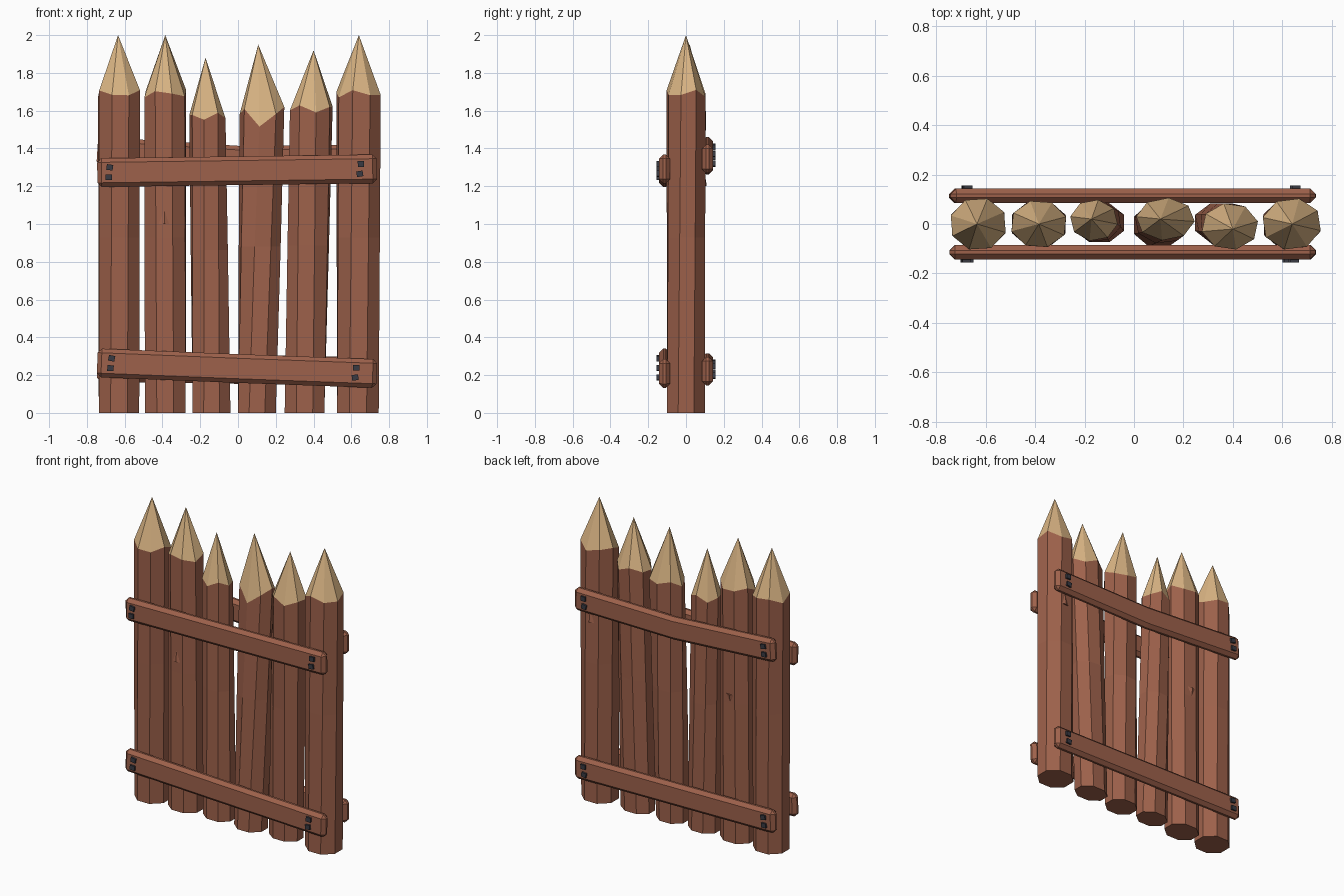
import bpy, bmesh
from math import sin, cos, pi, radians, atan2
from mathutils import Vector, Matrix

cube = bpy.data.objects.get("Cube")
if cube:
    bpy.data.objects.remove(cube, do_unlink=True)


def material(name, color):
    m = bpy.data.materials.new(name)
    m.use_nodes = True
    m.diffuse_color = (*color, 1)
    m.node_tree.nodes["Principled BSDF"].inputs["Base Color"].default_value = (*color, 1)
    return m


bark = material("brown wood", (0.34, 0.12, 0.07))
fresh = material("cut wood", (0.70, 0.46, 0.23))
iron = material("dark iron", (0.04, 0.042, 0.055))


def finish(name, bm, mats):
    bmesh.ops.recalc_face_normals(bm, faces=bm.faces)
    mesh = bpy.data.meshes.new(name)
    bm.to_mesh(mesh)
    bm.free()
    for m in mats:
        mesh.materials.append(m)
    ob = bpy.data.objects.new(name, mesh)
    bpy.context.collection.objects.link(ob)
    return ob


# Sharpened eight-sided posts, each leaning and twisting a little
SIDES = 8


def post(name, base, base_r, top, top_r, shoulder, apex, twist, notch=None):
    bm = bmesh.new()
    rings = []
    for t in (0, 0.55, 1):
        c = Vector(base).lerp(Vector(top), t)
        r = Vector(base_r).lerp(Vector(top_r), t) / cos(pi / SIDES)
        ring = []
        for i in range(SIDES):
            a = (i + 0.5) * 2 * pi / SIDES + radians(twist) * t
            z = shoulder * t
            if t == 1:
                z += 0.02 * sin(i * 2.4 + twist)
                if i == notch:
                    z -= 0.09
            ring.append(bm.verts.new((c.x + r.x * cos(a), c.y + r.y * sin(a), z)))
        rings.append(ring)
    tip = bm.verts.new(apex)
    bm.faces.new(rings[0])
    for i in range(SIDES):
        j = (i + 1) % SIDES
        for low, high in zip(rings, rings[1:]):
            bm.faces.new((low[i], low[j], high[j], high[i]))
        bm.faces.new((rings[-1][i], rings[-1][j], tip)).material_index = 1
    return finish(name, bm, (bark, fresh))


post("post_1", (-0.63, 0), (0.107, 0.1), (-0.63, 0), (0.108, 0.1), 1.69, (-0.635, 0, 2.0), 4)
post("post_2", (-0.385, 0), (0.108, 0.09), (-0.385, 0), (0.107, 0.09), 1.69, (-0.385, 0, 2.0), -5)
post("post_3", (-0.14, 0.005), (0.1, 0.078), (-0.162, 0.015), (0.09, 0.078), 1.57,
     (-0.172, 0.02, 1.88), 12)
post("post_4", (0.1, -0.005), (0.1, 0.085), (0.127, 0.02), (0.11, 0.08), 1.6,
     (0.107, 0.02, 1.95), 16, notch=5)
post("post_5", (0.352, 0.005), (0.105, 0.078), (0.388, -0.01), (0.107, 0.088), 1.61,
     (0.4, -0.02, 1.92), -10)
post("post_6", (0.635, 0), (0.11, 0.1), (0.638, 0), (0.112, 0.098), 1.69, (0.64, 0, 2.0), 8)


# Split splinters on the posts: base edge flush with the bark, tapering to a point
def splinter(name, x, y, z, out, length):
    bm = bmesh.new()
    pts = [(x - 0.03, y, z), (x + 0.03, y, z), (x, y + 0.012 * out, z), (x, y, z + length)]
    v = [bm.verts.new(p) for p in pts]
    for f in ((0, 1, 2), (0, 2, 3), (1, 2, 3), (0, 1, 3)):
        bm.faces.new([v[i] for i in f])
    finish(name, bm, (bark,))


splinter("front_splinter", -0.39, -0.089, 1.0, -1, 0.08)
splinter("back_splinter", -0.39, 0.089, 0.99, 1, -0.06)
splinter("side_splinter", 0.64, 0.098, 1.2, 1, 0.08)


# Chamfered rails following a centre line of three heights, nailed at both ends
def rail(name, side, heights, nail_x):
    half_h, inner, outer = 0.076, 0.085, 0.143
    xs = (-0.745, 0, 0.735)
    bm = bmesh.new()
    rings = []
    for i, (x, z) in enumerate(zip(xs, heights)):
        lo, hi = max(i - 1, 0), min(i + 1, 2)
        slope = (heights[hi] - heights[lo]) / (xs[hi] - xs[lo])
        rings.append([bm.verts.new((x - slope * dz, side * y, z + dz))
                      for y, dz in ((inner, -half_h), (outer, -half_h),
                                    (outer, half_h), (inner, half_h))])
    bm.faces.new(rings[0])
    bm.faces.new(rings[-1])
    for a, b in zip(rings, rings[1:]):
        for i in range(4):
            j = (i + 1) % 4
            bm.faces.new((a[i], a[j], b[j], b[i]))
    ob = finish(name, bm, (bark,))
    bevel = ob.modifiers.new("chamfer", "BEVEL")
    bevel.width = 0.022
    bevel.segments = 1
    bevel.limit_method = "ANGLE"
    bevel.angle_limit = radians(40)

    # Pairs of square nail heads
    bm = bmesh.new()
    for k, x in enumerate(nail_x):
        i = 0 if x < 0 else 1
        t = (x - xs[i]) / (xs[i + 1] - xs[i])
        z = heights[i] + t * (heights[i + 1] - heights[i])
        tilt = -atan2(heights[i + 1] - heights[i], xs[i + 1] - xs[i])
        for n, dz in enumerate((-0.025, 0.027)):
            m = (Matrix.Translation((x + 0.006 * n, side * 0.145, z + dz))
                 @ Matrix.Rotation(tilt + 0.15 * (n - k), 4, "Y")
                 @ Matrix.Diagonal((0.034, 0.02, 0.03, 1)))
            bmesh.ops.create_cube(bm, size=1, matrix=m)
    finish(name + "_nails", bm, (iron,))


rail("front_upper_rail", -1, (1.272, 1.282, 1.292), (-0.685, 0.645))
rail("front_lower_rail", -1, (0.265, 0.235, 0.208), (-0.675, 0.62))
rail("back_upper_rail", 1, (1.385, 1.338, 1.345), (-0.68, 0.65))
rail("back_lower_rail", 1, (0.24, 0.23, 0.22), (-0.68, 0.65))
